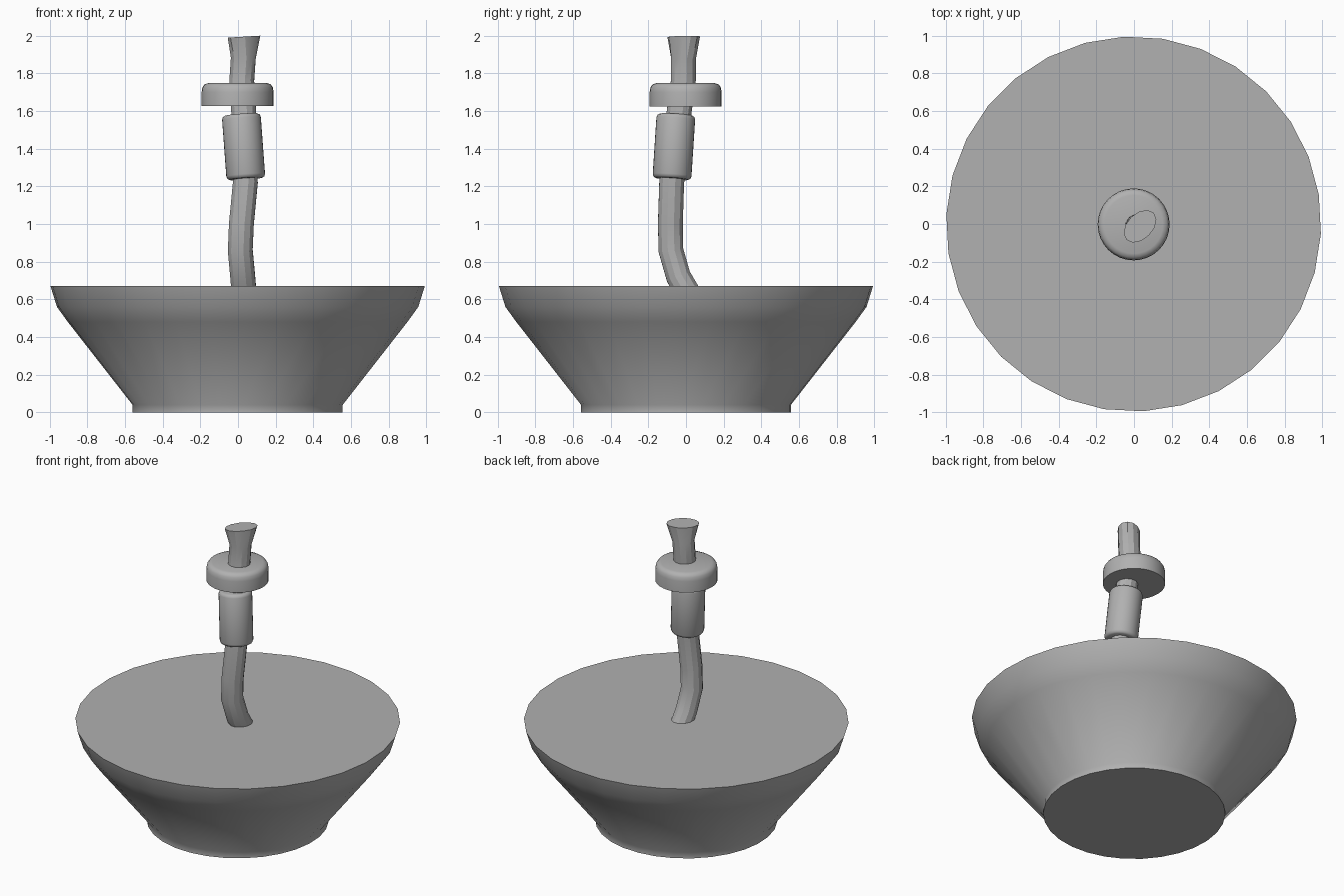
import bpy, bmesh, math
from mathutils import Vector

if "Cube" in bpy.data.objects:
    bpy.data.objects.remove(bpy.data.objects["Cube"])

# Medium grey used on every part
grey = bpy.data.materials.new("grey")
grey.diffuse_color = (0.44, 0.44, 0.44, 1)
grey.use_nodes = True
grey.node_tree.nodes["Principled BSDF"].inputs["Base Color"].default_value = grey.diffuse_color


def finish(name, bm, angle):
    bmesh.ops.recalc_face_normals(bm, faces=bm.faces)
    me = bpy.data.meshes.new(name)
    bm.to_mesh(me)
    bm.free()
    me.materials.append(grey)
    ob = bpy.data.objects.new(name, me)
    bpy.context.collection.objects.link(ob)
    bpy.ops.object.select_all(action='DESELECT')
    ob.select_set(True)
    bpy.context.view_layer.objects.active = ob
    bpy.ops.object.shade_smooth_by_angle(angle=math.radians(angle))
    return ob


def skin(name, rings, angle):
    """Bridge equal-sized rings of points and cap both ends."""
    bm = bmesh.new()
    loops = [[bm.verts.new(p) for p in ring] for ring in rings]
    n = len(loops[0])
    for a, b in zip(loops, loops[1:]):
        for i in range(n):
            j = (i + 1) % n
            bm.faces.new((a[i], a[j], b[j], b[i]))
    bm.faces.new(loops[0])
    bm.faces.new(loops[-1])
    return finish(name, bm, angle)


def lathe(name, profile, n, base, axis, offset=0, angle=60):
    """Revolve (radius, height) points about an axis starting at base."""
    base = Vector(base)
    rot = Vector((0, 0, 1)).rotation_difference(Vector(axis).normalized())
    turn = [math.radians(offset) + math.tau * i / n for i in range(n)]
    rings = [[base + rot @ Vector((r * math.cos(t), r * math.sin(t), z)) for t in turn]
             for r, z in profile]
    return skin(name, rings, angle)


# Solid tapered bowl with a small foot
lathe("bowl", [(0.558, 0), (0.558, 0.04), (0.902, 0.48), (0.96, 0.56), (0.995, 0.672)],
      30, (-0.002, 0, 0), (0, 0, 1), 9)

# Thin round flange, rounded on top
lathe("flange", [(0.191, 1.625), (0.191, 1.70), (0.187, 1.725), (0.176, 1.741), (0.155, 1.748)],
      32, (-0.002, -0.002, 0), (0, 0, 1))

# Tilted sleeve with bevelled ends
bottom, top = Vector((0.042, -0.075, 1.24)), Vector((0.017, -0.053, 1.58))
h = (top - bottom).length
lathe("sleeve", [(0.087, 0), (0.098, 0.006), (0.103, 0.02),
                 (0.103, h - 0.02), (0.098, h - 0.006), (0.087, h)],
      32, bottom, top - bottom)

# Bent pipe with a flared oval mouth
path = [(0.035, 0.03, 0.60), (0.025, -0.04, 0.72), (0.012, -0.08, 0.86), (0.018, -0.083, 1.0),
        (0.039, -0.076, 1.22), (0.030, -0.036, 1.6), (0.020, -0.014, 1.76),
        (0.028, -0.013, 1.88), (0.032, -0.012, 1.994)]
path = [Vector(p) for p in path]
rings = []
for i, p in enumerate(path):
    d = (path[min(i + 1, len(path) - 1)] - path[max(i - 1, 0)]).normalized()
    rot = Vector((0, 0, 1)).rotation_difference(d)
    # major radius runs along the x = y diagonal
    major, minor = (0.102, 0.068) if i == len(path) - 1 else (0.069, 0.067)
    u, v = Vector((1, 1, 0)).normalized(), Vector((-1, 1, 0)).normalized()
    if i == len(path) - 1:
        rot = Vector((0, 0, 1)).rotation_difference(Vector((-0.06, 0, 1)))
    rings.append([p + rot @ (u * major * math.cos(t) + v * minor * math.sin(t))
                  for t in (math.tau * k / 12 for k in range(12))])
skin("pipe", rings, 25)
